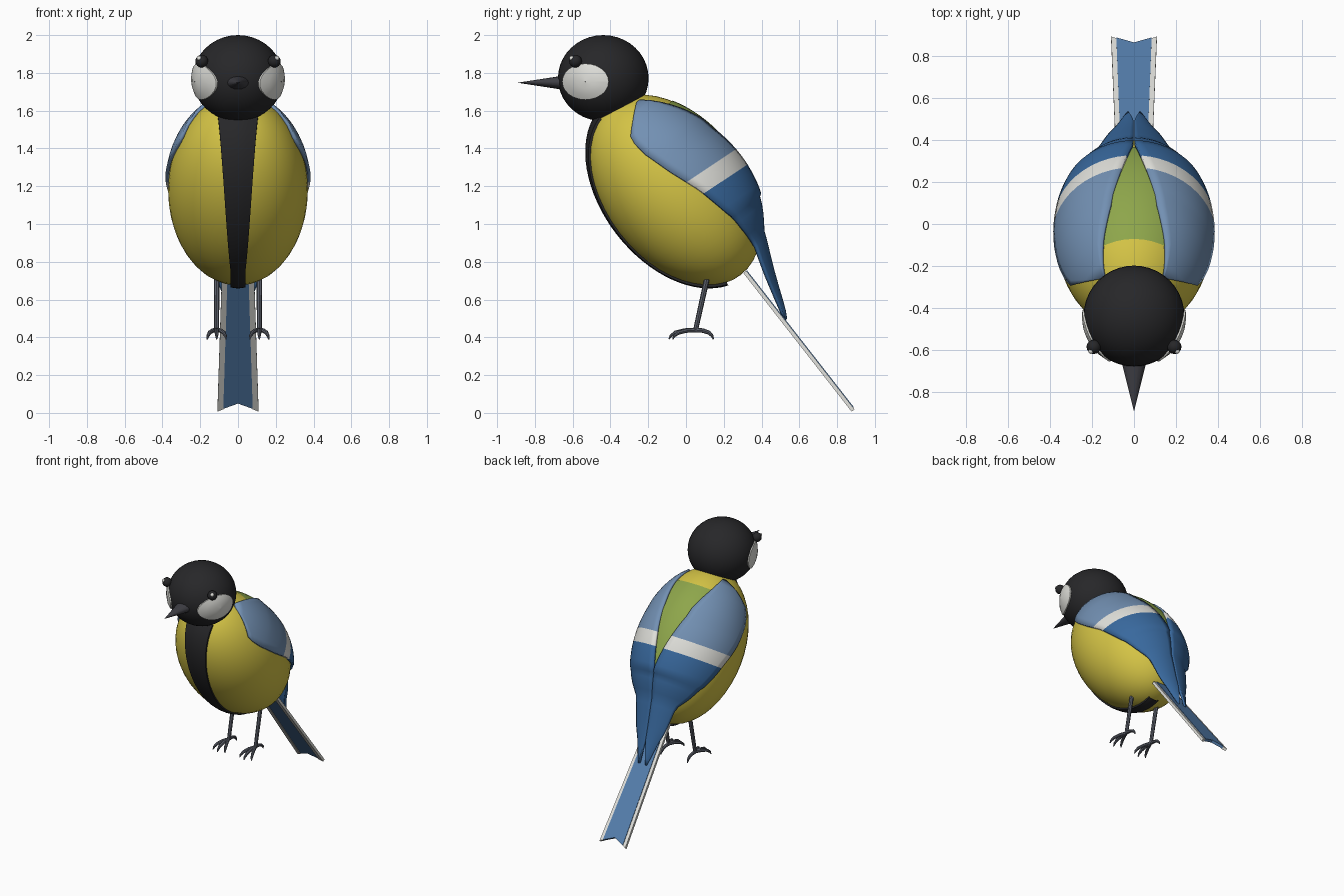
import bpy, bmesh, math
from mathutils import Vector, Matrix

if "Cube" in bpy.data.objects:
    bpy.data.objects.remove(bpy.data.objects["Cube"])

TILT = math.radians(38)
C = Vector((0, -0.06, 1.18))                              # body centre
D = Vector((0, -math.sin(TILT), math.cos(TILT)))          # body long axis, to the head
P = Vector((0, math.cos(TILT), math.sin(TILT)))           # towards the back
RX, RP, RD = 0.37, 0.375, 0.57                            # body half sizes
HEAD, HR = Vector((0, -0.438, 1.772)), Vector((0.24, 0.24, 0.228))


def material(name, rgb):
    m = bpy.data.materials.new(name)
    m.diffuse_color = (*rgb, 1)
    m.use_nodes = True
    m.node_tree.nodes["Principled BSDF"].inputs["Base Color"].default_value = m.diffuse_color
    return m


YELLOW = material("yellow", (0.66, 0.55, 0.06))
BLACK = material("black", (0.02, 0.02, 0.022))
WHITE = material("white", (0.75, 0.75, 0.71))
PALE = material("pale_blue", (0.17, 0.28, 0.45))
BLUE = material("deep_blue", (0.04, 0.14, 0.34))
TAIL = material("tail_blue", (0.09, 0.21, 0.42))
GREEN = material("green", (0.27, 0.38, 0.07))
HORN = material("horn", (0.05, 0.05, 0.06))
LEG = material("leg_grey", (0.11, 0.12, 0.15))


def finish(ob, mats, angle=40):
    for m in mats:
        ob.data.materials.append(m)
    bpy.ops.object.select_all(action='DESELECT')
    bpy.context.view_layer.objects.active = ob
    ob.select_set(True)
    bpy.ops.object.shade_smooth_by_angle(angle=math.radians(angle))
    return ob


def from_bmesh(name, bm, mats):
    bmesh.ops.recalc_face_normals(bm, faces=bm.faces)
    me = bpy.data.meshes.new(name)
    bm.to_mesh(me)
    bm.free()
    ob = bpy.data.objects.new(name, me)
    bpy.context.collection.objects.link(ob)
    return finish(ob, mats)


def ball(name, loc, size, mat, rot=0, seg=32):
    bm = bmesh.new()
    bmesh.ops.create_uvsphere(bm, u_segments=seg, v_segments=seg // 2, radius=1)
    bm.transform(Matrix.Translation(loc) @ Matrix.Rotation(rot, 4, 'X') @ Matrix.Diagonal((*size, 1)))
    return from_bmesh(name, bm, [mat])


def sheet(name, rows, mats, pick=lambda i: 0, thick=0):
    """Quad grid through rows of points; pick gives the material of each row."""
    bm = bmesh.new()
    vs = [[bm.verts.new(p) for p in r] for r in rows]
    for i in range(len(vs) - 1):
        for j in range(len(vs[0]) - 1):
            f = bm.faces.new((vs[i][j], vs[i][j + 1], vs[i + 1][j + 1], vs[i + 1][j]))
            f.material_index = pick(i)
    ob = from_bmesh(name, bm, mats)
    if thick:
        s = ob.modifiers.new("thickness", 'SOLIDIFY')
        s.thickness, s.offset = thick, 0
    return ob


def lerp(table, t, k):
    for a, b in zip(table, table[1:]):
        if a[0] >= t >= b[0]:
            return a[k] + (b[k] - a[k]) * (a[0] - t) / (a[0] - b[0])
    return table[-1][k]


def on_body(t, p, x):
    return C + D * t + P * p + Vector((x, 0, 0))


# Body and head
ball("body", C, (RX, RP, RD), YELLOW, TILT, 48)
ball("head", HEAD, HR, BLACK, 0, 40)

# Black belly stripe, tapering towards the tail
rows = []
for i in range(33):
    th = math.radians(12 + 155 * i / 32)
    w = 0.105 - 0.065 * min(1, i / 22)
    row = []
    for k, s in ((-1, 0.98), (-1, 1.025), (-0.5, 1.03), (0, 1.032), (0.5, 1.03), (1, 1.025), (1, 0.98)):
        f = s * math.sqrt(1 - (k * w / RX) ** 2)
        row.append(on_body(RD * f * math.cos(th), -RP * f * math.sin(th), k * w))
    rows.append(row)
sheet("belly_stripe", rows, [BLACK])

# Wings: stations along the body axis (t, inner edge x, lower edge height)
EDGE = [(0.485, 0.14, 0.125), (0.43, 0.15, 0.058), (0.354, 0.145, -0.02), (0.248, 0.122, -0.009),
        (0.094, 0.084, 0.039), (-0.078, 0.04, 0.104), (-0.24, 0.002, 0.14), (-0.318, 0.002, 0.154),
        (-0.488, 0.002, 0.154), (-0.648, 0.002, 0.103), (-0.75, 0.002, 0.075), (-0.9, 0.024, 0.035)]
REAR = [(-0.45, 0.237, 0.234), (-0.488, 0.222, 0.225), (-0.648, 0.15, 0.165),
        (-0.75, 0.108, 0.11), (-0.9, 0.052, 0.042)]


def section(t):
    if t < -0.45:
        return lerp(REAR, t, 1), lerp(REAR, t, 2)
    f = 1.03 * math.sqrt(1 - (t / RD) ** 2)
    return RP * f, RX * f


def band(t0, t1, n):
    return [t0 + (t1 - t0) * i / n for i in range(n)]


STATIONS = band(0.485, 0, 12) + band(0, -0.1, 3) + band(-0.1, -0.9, 20) + [-0.9]
for side, label in ((-1, "left"), (1, "right")):
    rows = []
    for t in STATIONS:
        rp, rx = section(t)
        up = math.asin(min(1, lerp(EDGE, t, 1) / rx))
        lo = math.acos(max(-1, min(1, lerp(EDGE, t, 2) / rp)))
        row = []
        for j in range(11):
            a = up + (lo - up) * j / 10
            skew = -0.03 * math.cos(a) if -0.3 < t < 0.2 else 0   # slants the white bar
            row.append(on_body(t + skew, rp * math.cos(a), side * rx * math.sin(a)))
        rows.append(row)
    sheet(label + "_wing", rows, [PALE, WHITE, BLUE], lambda i: 0 if i < 12 else 1 if i < 15 else 2, 0.018)

# Green mantle between the wings
rows = []
for i in range(17):
    t = 0.38 - 0.64 * i / 16
    f = 1.012 * math.sqrt(1 - (t / RD) ** 2)
    w = lerp(EDGE, t, 1) + 0.025
    rows.append([on_body(t, RP * f * math.sqrt(1 - (k * w / (4 * RX * f)) ** 2), k * w / 4) for k in range(-4, 5)])
sheet("mantle", rows, [GREEN])


# Tail: flat feathers running along the body axis
def feather(name, outline, lift, thick, mat):
    bm = bmesh.new()
    start = Vector((0, 0.31, 0.745)) + P * lift
    f = bm.faces.new([bm.verts.new(start - D * s + Vector((x, 0, 0))) for x, s in outline])
    ext = bmesh.ops.extrude_face_region(bm, geom=[f])
    bmesh.ops.translate(bm, vec=P * thick, verts=[v for v in ext["geom"] if isinstance(v, bmesh.types.BMVert)])
    from_bmesh(name, bm, [mat])


feather("tail_centre", [(-0.062, 0), (0.062, 0), (0.084, 0.918), (0, 0.88), (-0.084, 0.918)], -0.004, 0.02, TAIL)
for side, label in ((-1, "left"), (1, "right")):
    edge = [(0.055, 0), (0.085, 0), (0.109, 0.931), (0.078, 0.915)]
    feather(label + "_tail_edge", [(side * x, s) for x, s in edge], -0.008, 0.02, WHITE)

# Beak
bm = bmesh.new()
bmesh.ops.create_cone(bm, cap_ends=True, segments=16, radius1=1, radius2=0.01, depth=0.27)
bm.transform(Matrix.Translation((0, -0.755, 1.748)) @ Matrix.Diagonal((0.068, 1, 0.042, 1))
             @ Matrix.Rotation(math.radians(90), 4, 'X'))
from_bmesh("beak", bm, [HORN])


def tube(name, pts, radii, mat):
    cu = bpy.data.curves.new(name, 'CURVE')
    cu.dimensions, cu.bevel_depth, cu.bevel_resolution, cu.use_fill_caps = '3D', 1, 2, True
    sp = cu.splines.new('POLY')
    sp.points.add(len(pts) - 1)
    for q, p, r in zip(sp.points, pts, radii):
        q.co, q.radius = (*p, 1), r
    ob = bpy.data.objects.new(name, cu)
    bpy.context.collection.objects.link(ob)
    bpy.ops.object.select_all(action='DESELECT')
    bpy.context.view_layer.objects.active = ob
    ob.select_set(True)
    bpy.ops.object.convert(target='MESH')
    finish(bpy.context.object, [mat])


# Paired cheeks, eyes, legs and toes
for side, label in ((-1, "left"), (1, "right")):
    rows = []
    for k, s in ((0.01, 1.035), (0.35, 1.035), (0.7, 1.035), (0.97, 1.03), (1, 0.98)):
        row = []
        for j in range(25):
            a = math.tau * j / 24
            y, z = -0.092 + 0.123 * k * math.cos(a), -0.018 + 0.096 * k * math.sin(a)
            x = HR.x * math.sqrt(max(0, 1 - (y / HR.y) ** 2 - (z / HR.z) ** 2))
            row.append(HEAD + Vector((side * x, y, z)) * s)
        rows.append(row)
    sheet(label + "_cheek", rows, [WHITE])
    ball(label + "_eye", (side * 0.192, -0.585, 1.862), (0.034,) * 3, BLACK, 0, 16)
    ball(label + "_eye_glint", (side * 0.205, -0.605, 1.877), (0.013,) * 3, WHITE, 0, 12)
    x = side * 0.113
    tube(label + "_leg", [(x, 0.115, 0.73), (x, 0.05, 0.435)], (0.015, 0.013), LEG)
    for n, (dx, dy) in enumerate(((-0.05, -0.12), (0, -0.14), (0.05, -0.12), (0, 0.095))):
        toe = [(x + dx * f, 0.05 + dy * f, z) for f, z in ((0, 0.438), (0.4, 0.436), (0.75, 0.425), (0.93, 0.408), (1, 0.39))]
        tube(f"{label}_toe_{n + 1}", toe, (0.012, 0.012, 0.011, 0.008, 0.003), LEG)
